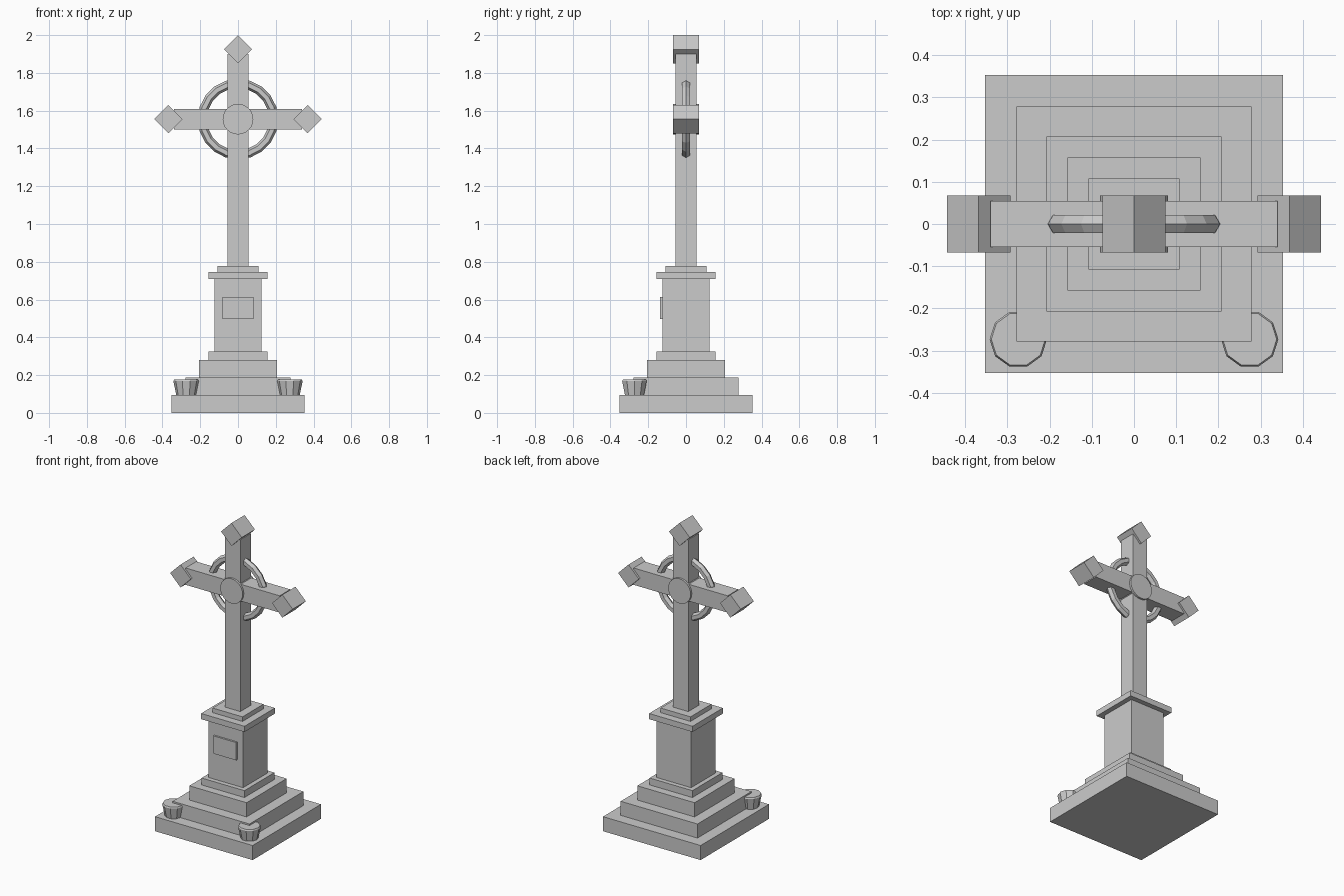
import bpy, bmesh
from math import cos, sin, pi, radians
from mathutils import Matrix

cube = bpy.data.objects.get("Cube")
if cube:
    bpy.data.objects.remove(cube, do_unlink=True)

stone = bpy.data.materials.new("grey stone")
stone.use_nodes = True
GREY = (0.6, 0.6, 0.6, 1)
stone.diffuse_color = GREY
stone.node_tree.nodes["Principled BSDF"].inputs["Base Color"].default_value = GREY


def finish(name, bm):
    bmesh.ops.recalc_face_normals(bm, faces=bm.faces)
    mesh = bpy.data.meshes.new(name)
    bm.to_mesh(mesh)
    bm.free()
    mesh.materials.append(stone)
    obj = bpy.data.objects.new(name, mesh)
    bpy.context.collection.objects.link(obj)
    return obj


def box(name, x, y, z, tilt=0):
    """Box from (min, max) ranges, tilted about its own y axis."""
    size = [b - a for a, b in (x, y, z)]
    centre = [(a + b) / 2 for a, b in (x, y, z)]
    bm = bmesh.new()
    bmesh.ops.create_cube(bm, size=1, matrix=Matrix.Translation(centre)
                          @ Matrix.Rotation(tilt, 4, "Y")
                          @ Matrix.Diagonal((*size, 1)))
    return finish(name, bm)


def block(name, half, z0, z1):
    return box(name, (-half, half), (-half, half), (z0, z1))


def lathe(name, profile, sides, centre):
    """Stack of rings (radius, height) closed with flat caps."""
    bm = bmesh.new()
    rings = [[bm.verts.new((centre[0] + r * cos(2 * pi * i / sides),
                            centre[1] + r * sin(2 * pi * i / sides), z))
              for i in range(sides)] for r, z in profile]
    for low, high in zip(rings, rings[1:]):
        for i in range(sides):
            j = (i + 1) % sides
            bm.faces.new((low[i], low[j], high[j], high[i]))
    bm.faces.new(rings[0])
    bm.faces.new(rings[-1])
    return finish(name, bm)


# Stepped base, pedestal and cap
block("base_slab", 0.353, 0, 0.095)
block("middle_step", 0.278, 0.095, 0.187)
block("upper_step", 0.207, 0.187, 0.28)
block("plinth", 0.155, 0.28, 0.325)
block("pedestal", 0.125, 0.325, 0.71)
block("pedestal_cap", 0.157, 0.71, 0.747)
block("shaft_foot", 0.108, 0.747, 0.777)
box("plaque", (-0.083, 0.083), (-0.137, -0.12), (0.497, 0.613))

# Cross
HUB = 1.555
block("shaft", 0.055, 0.777, 1.9)
box("cross_arms", (-0.34, 0.34), (-0.055, 0.055), (HUB - 0.055, HUB + 0.055))

# Diamond ends
for name, x, z in (("top_diamond", 0, 1.925),
                   ("left_diamond", 0.368, HUB), ("right_diamond", -0.368, HUB)):
    h = 0.053
    box(name, (x - h, x + h), (-0.068, 0.068), (z - h, z + h), radians(45))

# Round boss through the crossing
bm = bmesh.new()
bmesh.ops.create_cone(bm, cap_ends=True, segments=24, radius1=0.081, radius2=0.081,
                      depth=0.136, matrix=Matrix.Translation((0, 0, HUB))
                      @ Matrix.Rotation(radians(90), 4, "X"))
finish("hub_disc", bm)

# Faceted ring around the crossing
bpy.ops.mesh.primitive_torus_add(major_segments=20, minor_segments=6,
                                 major_radius=0.189, minor_radius=0.024,
                                 location=(0, 0, HUB), rotation=(radians(90), 0, 0))
ring = bpy.context.object
ring.name = "halo_ring"
ring.data.materials.append(stone)

# Flower pots on the front corners
for name, side in (("left_pot", 1), ("right_pot", -1)):
    lathe(name, [(0.053, 0.095), (0.068, 0.168), (0.064, 0.177)], 10,
          (side * 0.274, -0.273))
